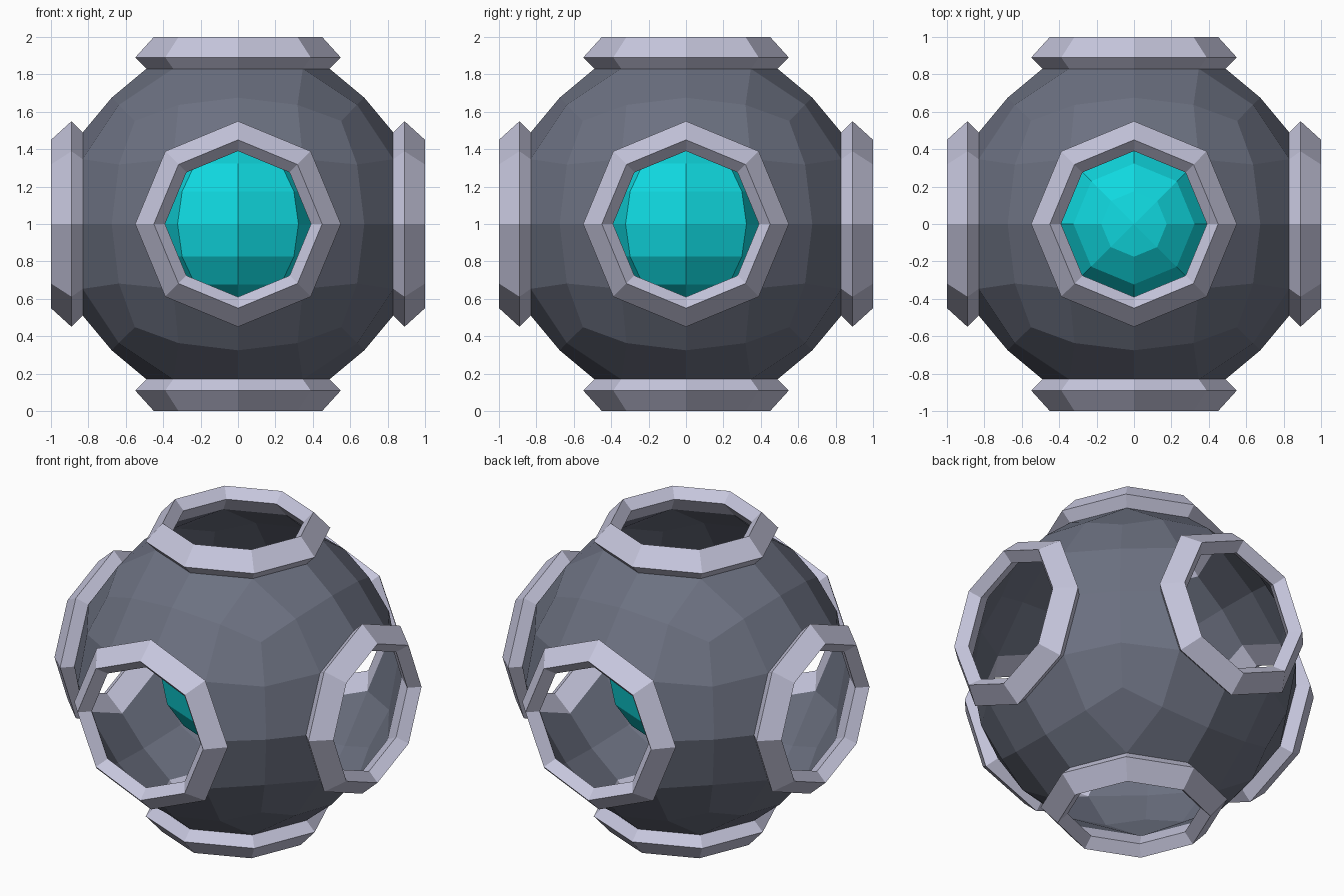
import bpy, bmesh, math
from mathutils import Vector, Matrix

if "Cube" in bpy.data.objects:
    bpy.data.objects.remove(bpy.data.objects["Cube"])

CENTRE = Vector((0, 0, 1))


def material(name, rgb):
    m = bpy.data.materials.new(name)
    m.diffuse_color = (*rgb, 1)
    m.use_nodes = True
    m.node_tree.nodes["Principled BSDF"].inputs["Base Color"].default_value = m.diffuse_color
    return m


def finish(bm, name, mat):
    bmesh.ops.translate(bm, verts=bm.verts, vec=CENTRE)
    me = bpy.data.meshes.new(name)
    bm.to_mesh(me)
    bm.free()
    me.materials.append(mat)
    ob = bpy.data.objects.new(name, me)
    bpy.context.collection.objects.link(ob)
    return ob


slate = material("slate grey", (0.15, 0.165, 0.22))
silver = material("pale silver", (0.57, 0.57, 0.73))
teal = material("bright teal", (0.005, 0.69, 0.74))

# Hollow shell: subdivided cube rounded to a ball, with an octagonal port in each side
bm = bmesh.new()
bmesh.ops.create_cube(bm, size=2)
bmesh.ops.subdivide_edges(bm, edges=bm.edges[:], cuts=3, use_grid_fill=True)
middles = [v for v in bm.verts if sum(abs(c) < 0.01 for c in v.co) == 2]
bmesh.ops.delete(bm, geom=middles, context='VERTS')
for v in bm.verts:
    on_face = [i for i in range(3) if abs(v.co[i]) > 0.99]
    if len(on_face) == 1:                     # rim of a port
        a = on_face[0]
        side = math.copysign(0.83, v.co[a])
        flat = v.co.copy()
        flat[a] = 0
        v.co = flat.normalized() * 0.49
        v.co[a] = side
    else:
        v.co = v.co.normalized() * 0.955
bmesh.ops.recalc_face_normals(bm, faces=bm.faces[:])
if sum(f.normal.dot(f.calc_center_median()) for f in bm.faces) < 0:
    bmesh.ops.reverse_faces(bm, faces=bm.faces[:])
finish(bm, "hollow_shell", slate)

# Port rings: tilted rectangular section swept round an octagon
SECTION = [(0.55, 0.89), (0.45, 1.0), (0.39, 0.94), (0.49, 0.83)]


def port_ring(name, axis):
    bm = bmesh.new()
    rows = []
    for k in range(8):
        t = k * math.pi / 4
        rows.append([bm.verts.new((r * math.cos(t), r * math.sin(t), h)) for r, h in SECTION])
    for k in range(8):
        p, q = rows[k], rows[(k + 1) % 8]
        for j in range(4):
            n = (j + 1) % 4
            bm.faces.new((p[j], q[j], q[n], p[n]))
    bmesh.ops.recalc_face_normals(bm, faces=bm.faces[:])
    rot = Vector((0, 0, 1)).rotation_difference(Vector(axis)).to_matrix()
    if axis[2] == -1:
        rot = Matrix.Rotation(math.pi, 3, 'X')
    bmesh.ops.rotate(bm, verts=bm.verts, cent=(0, 0, 0), matrix=rot)
    finish(bm, name, silver)


for name, axis in {"front": (0, -1, 0), "back": (0, 1, 0), "left": (-1, 0, 0),
                   "right": (1, 0, 0), "top": (0, 0, 1), "bottom": (0, 0, -1)}.items():
    port_ring(name + "_port_ring", axis)

# Glowing core inside
bm = bmesh.new()
bmesh.ops.create_uvsphere(bm, u_segments=8, v_segments=8, radius=0.457)
finish(bm, "inner_core", teal)
